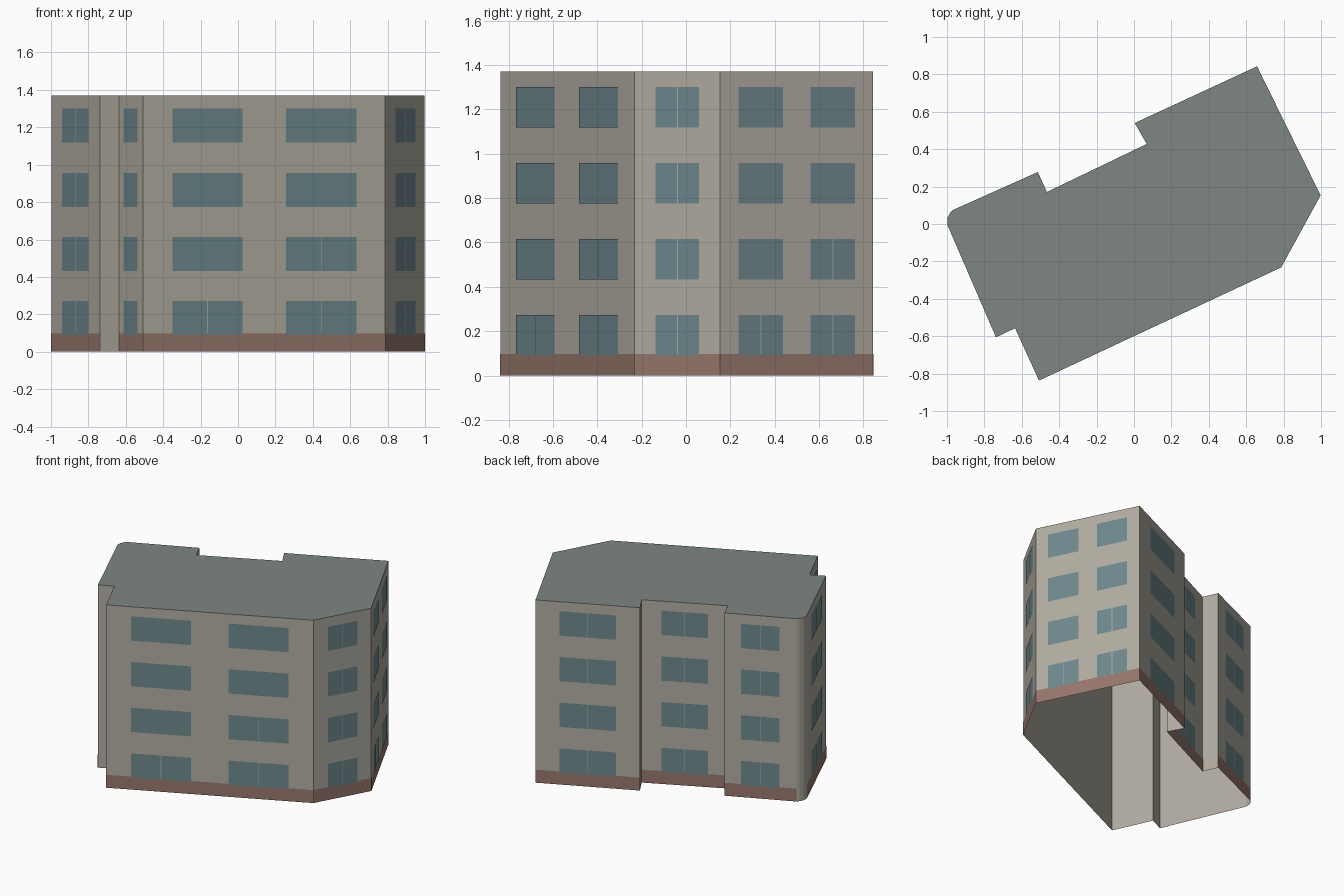
import bpy, bmesh
from mathutils import Vector

if "Cube" in bpy.data.objects:
    bpy.data.objects.remove(bpy.data.objects["Cube"])

H = 1.37            # building height
PLINTH = 0.097      # brick band height
FLOOR0, STEP, WIN_H = 0.09, 0.3425, 0.182

# Footprint, counter-clockwise
PLAN = [(-0.508, -0.837), (0.787, -0.232), (0.998, 0.153), (0.658, 0.843),
        (0.004, 0.54), (0.068, 0.428), (-0.466, 0.171), (-0.514, 0.278),
        (-0.968, 0.075), (-0.984, 0.059), (-0.998, 0.032), (-0.998, -0.004),
        (-0.738, -0.606), (-0.636, -0.557)]

# Wall index -> window columns (start, end, number of lower floors with a split pane)
TWO = [(0.12, 0.41, 1), (0.59, 0.88, 2)]
ONE = [(0.23, 0.77, 4)]
FACADES = {0: TWO, 1: [(0.25, 0.76, 4)], 2: TWO, 3: ONE, 5: ONE,
           7: ONE, 11: ONE, 13: [(0.21, 0.79, 0)]}


def material(name, rgb):
    m = bpy.data.materials.new(name)
    m.diffuse_color = (*rgb, 1)
    m.use_nodes = True
    m.node_tree.nodes["Principled BSDF"].inputs["Base Color"].default_value = m.diffuse_color
    return m


def make(name, polys, mat):
    bm = bmesh.new()
    for poly in polys:
        bm.faces.new([bm.verts.new(p) for p in poly])
    bmesh.ops.remove_doubles(bm, verts=bm.verts, dist=0.0001)
    me = bpy.data.meshes.new(name)
    bm.to_mesh(me)
    bm.free()
    me.materials.append(mat)
    ob = bpy.data.objects.new(name, me)
    bpy.context.collection.objects.link(ob)
    return ob


def panel(i, u0, u1, z0, z1, out=0.0):
    """Upright rectangle on wall i, from fraction u0 to u1, pushed outwards."""
    a = Vector((*PLAN[i], 0))
    b = Vector((*PLAN[(i + 1) % len(PLAN)], 0))
    d = b - a
    n = d.cross(Vector((0, 0, 1))).normalized() * out
    p, q = a + d * u0 + n, a + d * u1 + n
    return [p + Vector((0, 0, z0)), q + Vector((0, 0, z0)),
            q + Vector((0, 0, z1)), p + Vector((0, 0, z1))]


def wall_length(i):
    return (Vector(PLAN[(i + 1) % len(PLAN)]) - Vector(PLAN[i])).length


wall_mat = material("plaster", (0.44, 0.415, 0.36))
roof_mat = material("roof_grey", (0.21, 0.24, 0.23))
brick_mat = material("brick", (0.31, 0.185, 0.15))
glass_mat = material("glass", (0.155, 0.245, 0.265))

# Outer walls (open underneath) and flat roof
make("walls", [panel(i, 0, 1, 0, H) for i in range(len(PLAN))], wall_mat)
make("roof", [[Vector((x, y, H)) for x, y in PLAN]], roof_mat)

# Brick plinth on the walls that have windows
make("plinth", [panel(i, 0, 1, 0, PLINTH, 0.0015) for i in FACADES], brick_mat)

# Windows, four floors
panes = []
for i, columns in FACADES.items():
    gap = 0.0025 / wall_length(i)
    for u0, u1, split in columns:
        mid = (u0 + u1) / 2
        for floor in range(4):
            z = FLOOR0 + floor * STEP
            spans = [(u0, mid - gap), (mid + gap, u1)] if floor < split else [(u0, u1)]
            panes += [panel(i, s, e, z, z + WIN_H, 0.003) for s, e in spans]
make("windows", panes, glass_mat)
